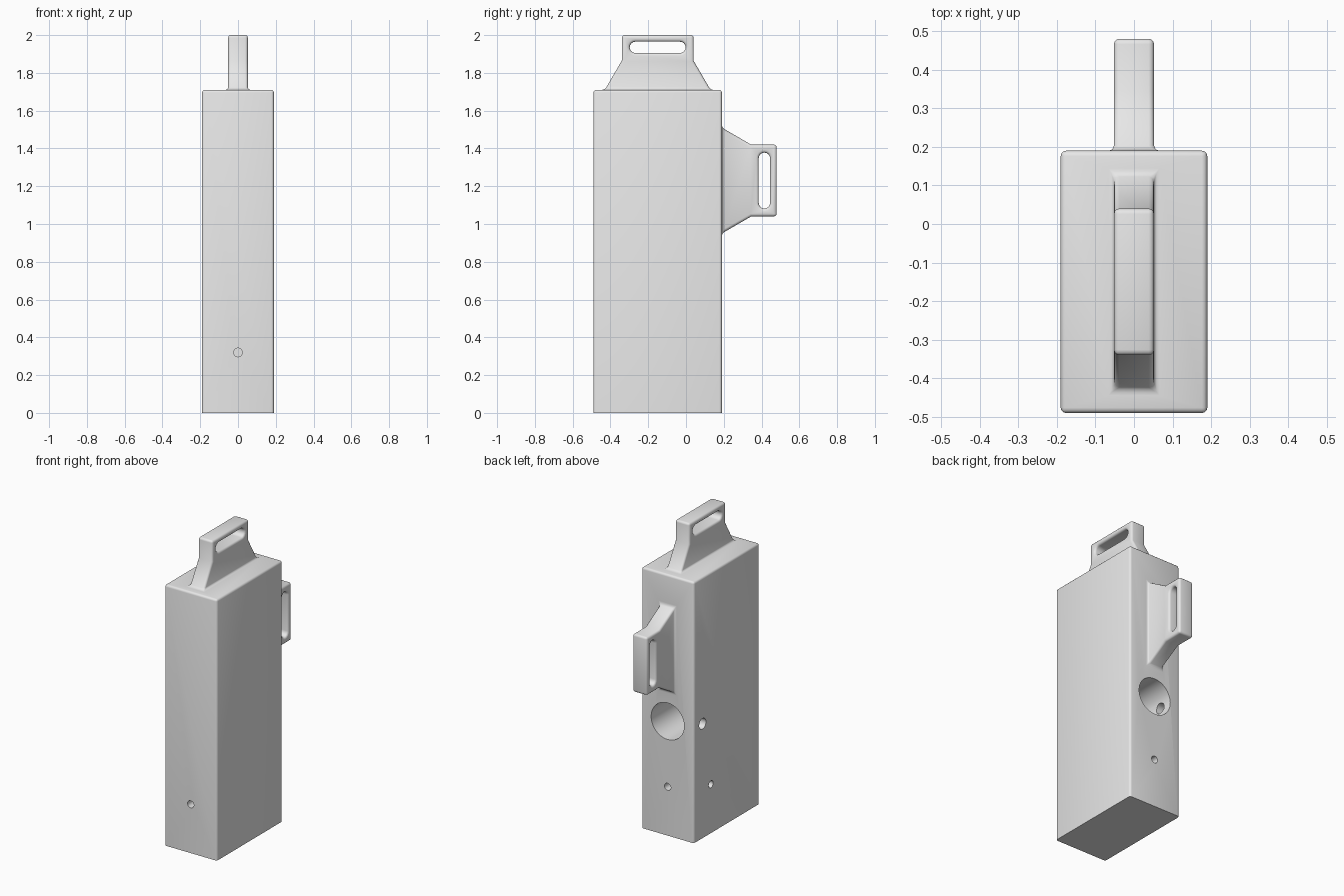
import bpy, bmesh, math
from mathutils import Vector, Matrix

if "Cube" in bpy.data.objects:
    bpy.data.objects.remove(bpy.data.objects["Cube"], do_unlink=True)

grey = bpy.data.materials.new("plain grey")
grey.use_nodes = True
grey.diffuse_color = (0.8, 0.8, 0.8, 1)
grey.node_tree.nodes["Principled BSDF"].inputs["Base Color"].default_value = (0.8, 0.8, 0.8, 1)

BACK, TOP = 0.19, 1.71


def on_top(u, h):
    return (u - 0.15, TOP + h)


def on_back(u, h):
    return (BACK + h, 1.23 + u)


def finish(name, bm):
    bmesh.ops.recalc_face_normals(bm, faces=bm.faces[:])
    mesh = bpy.data.meshes.new(name)
    bm.to_mesh(mesh)
    bm.free()
    mesh.materials.append(grey)
    ob = bpy.data.objects.new(name, mesh)
    bpy.context.collection.objects.link(ob)
    return ob


def prism(name, profile, place, half):
    """Extrude a (u, h) profile across x."""
    bm = bmesh.new()
    ring = []
    for u, h in profile:
        y, z = place(u, h)
        ring.append(bm.verts.new((-half, y, z)))
    face = bm.faces.new(ring)
    new = bmesh.ops.extrude_face_region(bm, geom=[face])["geom"]
    moved = [v for v in new if isinstance(v, bmesh.types.BMVert)]
    bmesh.ops.translate(bm, verts=moved, vec=(2 * half, 0, 0))
    return finish(name, bm)


def drill(start, direction, radius, depth):
    """Blind hole cutter that begins just outside the surface."""
    d = Vector(direction)
    bm = bmesh.new()
    bmesh.ops.create_cone(bm, cap_ends=True, segments=40, radius1=radius,
                          radius2=radius, depth=depth + 0.05)
    centre = Vector(start) + d * (depth - 0.05) / 2
    turn = d.to_track_quat('Z', 'Y').to_matrix().to_4x4()
    bm.transform(Matrix.Translation(centre) @ turn)
    return finish("hole_cutter", bm)


def combine(target, other, operation):
    mod = target.modifiers.new("combine", 'BOOLEAN')
    mod.operation, mod.object, mod.solver = operation, other, 'EXACT'
    bpy.context.view_layer.objects.active = target
    bpy.ops.object.modifier_apply(modifier=mod.name)
    bpy.data.objects.remove(other, do_unlink=True)


# Main block
bm = bmesh.new()
bmesh.ops.create_cube(bm, size=1)
bmesh.ops.scale(bm, verts=bm.verts, vec=(0.38, 0.68, TOP))
bmesh.ops.translate(bm, verts=bm.verts, vec=(0, -0.15, TOP / 2))
housing = finish("housing", bm)

# Top and back handles: flared foot, straight grip, rounded slot
half_outline = [(0.28, -0.05), (0.28, 0), (0.19, 0.155), (0.19, 0.29)]
outline = half_outline + [(-u, h) for u, h in reversed(half_outline)]
slot = []
for end in (1, -1):
    for i in range(9):
        a = math.pi * (i / 8 - 0.5)
        slot.append((end * (0.118 + 0.03 * math.cos(a)), 0.225 + end * 0.03 * math.sin(a)))
for place in (on_top, on_back):
    combine(housing, prism("handle", outline, place, 0.052), 'UNION')
    combine(housing, prism("slot_cutter", slot, place, 0.2), 'DIFFERENCE')

# Round every sharp edge except the base, filleting the handle feet too
bm = bmesh.new()
bm.from_mesh(housing.data)
bmesh.ops.remove_doubles(bm, verts=bm.verts, dist=0.0001)
sharp = [e for e in bm.edges
         if e.is_manifold and e.calc_face_angle() > math.radians(40)
         and max(v.co.z for v in e.verts) > 0.001]
bmesh.ops.bevel(bm, geom=sharp, offset=0.014, offset_type='OFFSET', segments=3,
                profile=0.5, affect='EDGES', clamp_overlap=False)
bm.to_mesh(housing.data)
bm.free()

# Large bore in the back, and small blind holes in the front, back and right
holes = [
    ((0, BACK, 0.75), (0, -1, 0), 0.12, 0.35),
    ((0, BACK, 0.32), (0, -1, 0), 0.023, 0.12),
    ((0, -0.49, 0.32), (0, 1, 0), 0.023, 0.12),
]
for y in (0.1, -0.025):
    holes.append(((-0.19, y, 0.75), (1, 0, 0), 0.035, 0.12))
for y in (0.013, -0.337):
    holes.append(((-0.19, y, 0.32), (1, 0, 0), 0.023, 0.12))
for hole in holes:
    combine(housing, drill(*hole), 'DIFFERENCE')

bpy.ops.object.select_all(action='DESELECT')
housing.select_set(True)
bpy.context.view_layer.objects.active = housing
bpy.ops.object.shade_smooth_by_angle(angle=math.radians(32))
